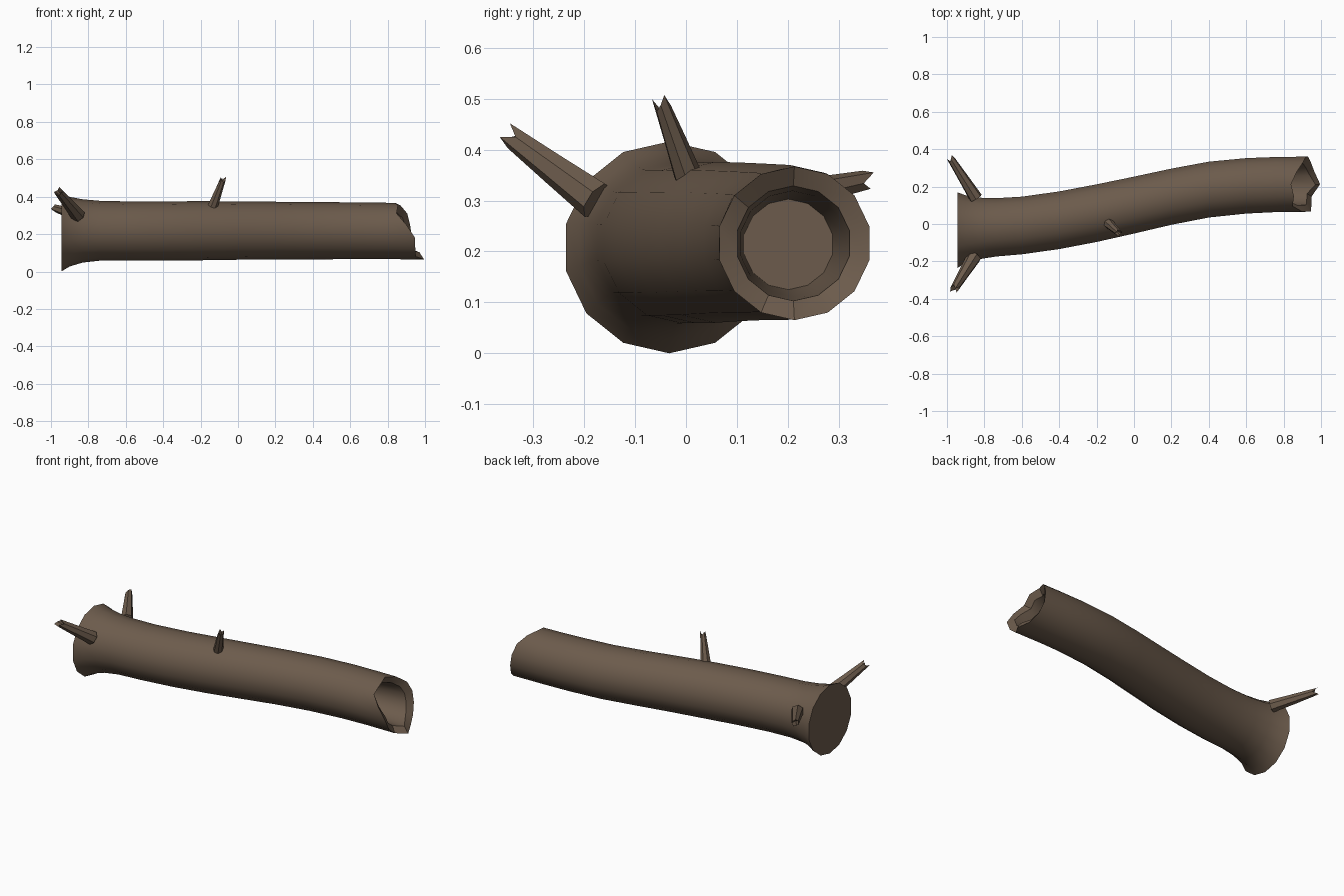
import bpy, bmesh, math
from mathutils import Vector

if "Cube" in bpy.data.objects:
    bpy.data.objects.remove(bpy.data.objects["Cube"])

N = 14
bark = bpy.data.materials.new("bark")
bark.diffuse_color = (0.15, 0.105, 0.072, 1)
bark.use_nodes = True
bark.node_tree.nodes["Principled BSDF"].inputs["Base Color"].default_value = bark.diffuse_color


def finish(bm, name):
    bmesh.ops.recalc_face_normals(bm, faces=bm.faces)
    me = bpy.data.meshes.new(name)
    bm.to_mesh(me)
    bm.free()
    ob = bpy.data.objects.new(name, me)
    bpy.context.collection.objects.link(ob)
    me.materials.append(bark)
    bpy.ops.object.select_all(action='DESELECT')
    ob.select_set(True)
    bpy.context.view_layer.objects.active = ob
    bpy.ops.object.shade_smooth_by_angle(angle=math.radians(38))
    return ob


def bridge(bm, rings):
    for a, b in zip(rings, rings[1:]):
        n = len(a)
        for i in range(n):
            j = (i + 1) % n
            bm.faces.new((a[i], a[j], b[j], b[i]))


def log_ring(bm, xs, y, z, r):
    # ring starts at the bottom and turns towards +y
    return [bm.verts.new((xs[k], y + r * math.sin(math.tau * k / N),
                          z - r * math.cos(math.tau * k / N))) for k in range(N)]


# hollow log: outer stations (x, centre y, centre z, radius)
stations = [(-0.945, -0.033, 0.208, 0.208), (-0.9, -0.028, 0.213, 0.186),
            (-0.83, -0.024, 0.217, 0.169), (-0.74, -0.018, 0.218, 0.160),
            (-0.6, -0.008, 0.217, 0.158), (-0.4, 0.020, 0.217, 0.158),
            (-0.2, 0.058, 0.218, 0.158), (0.0, 0.101, 0.219, 0.156),
            (0.2, 0.146, 0.219, 0.154), (0.4, 0.184, 0.218, 0.153),
            (0.6, 0.204, 0.218, 0.152), (0.76, 0.211, 0.217, 0.151)]
# broken rim positions around the open end
rim = [0.995, 0.965, 0.945, 0.93, 0.92, 0.905, 0.87,
       0.84, 0.855, 0.848, 0.90, 0.945, 0.948, 0.95]
bm = bmesh.new()
rings = [log_ring(bm, [x] * N, y, z, r) for x, y, z, r in stations]
rings.append(log_ring(bm, rim, 0.213, 0.216, 0.151))
# inner wall of the hollow
rings.append(log_ring(bm, [x - 0.025 for x in rim], 0.211, 0.216, 0.113))
for x, y, z, r in [(0.79, 0.209, 0.215, 0.104), (0.6, 0.201, 0.214, 0.089)]:
    rings.append(log_ring(bm, [x] * N, y, z, r))
bridge(bm, rings)
bm.faces.new(rings[0])
bm.faces.new(rings[-1])
finish(bm, "log")


# broken branch stub with a splintered, notched tip
def stub(name, base, tip, r0, r1, n=7):
    bm = bmesh.new()
    base, tip = Vector(base), Vector(tip)
    d = (tip - base).normalized()
    u = d.orthogonal().normalized()
    v = d.cross(u)
    jag = [0.022, -0.008, 0.012, -0.018, 0.016, -0.006, 0.006]

    def ring(c, r, j=0):
        return [bm.verts.new(c + d * jag[k] * j + r * (
            u * math.cos(math.tau * k / n) + v * math.sin(math.tau * k / n)))
            for k in range(n)]
    rs = [ring(base, r0), ring(base.lerp(tip, 0.5), (r0 + r1) / 2), ring(tip, r1, 1)]
    bridge(bm, rs)
    bm.faces.new(rs[0])
    pit = bm.verts.new(tip - d * 0.04)
    for k in range(n):
        bm.faces.new((rs[-1][k], rs[-1][(k + 1) % n], pit))
    finish(bm, name)


stub("front_branch_stub", (-0.855, -0.175, 0.300), (-0.958, -0.343, 0.425), 0.040, 0.022)
stub("back_branch_stub", (-0.845, 0.138, 0.295), (-0.976, 0.345, 0.338), 0.036, 0.020)
stub("top_branch_stub", (-0.135, 0.003, 0.350), (-0.083, -0.047, 0.488), 0.028, 0.016)
